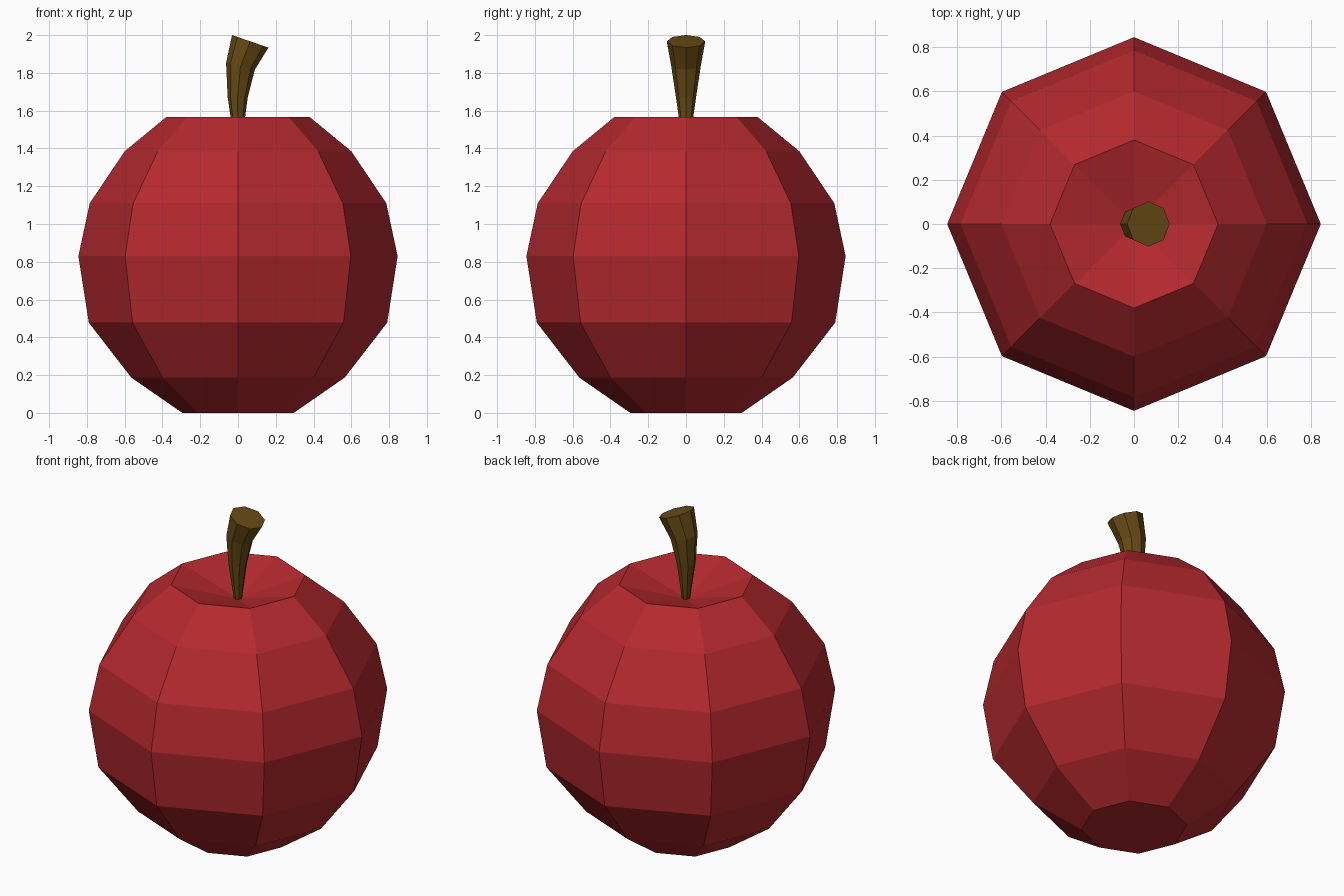
import bpy, bmesh
from math import cos, sin, pi, radians

if "Cube" in bpy.data.objects:
    bpy.data.objects.remove(bpy.data.objects["Cube"])

SIDES = 8


def material(name, color):
    mat = bpy.data.materials.new(name)
    mat.diffuse_color = color
    mat.use_nodes = True
    mat.node_tree.nodes["Principled BSDF"].inputs["Base Color"].default_value = mat.diffuse_color
    return mat


def lofted(name, rings, mat, tip=None):
    """Loft octagonal rings (centre x, z, radius, tilt); top is a cap or a sunken tip."""
    bm = bmesh.new()
    loops = []
    for cx, z, r, tilt in rings:
        loop = []
        for i in range(SIDES):
            a = 2 * pi * i / SIDES
            loop.append(bm.verts.new((cx + r * cos(a) * cos(tilt), r * sin(a),
                                      z - r * cos(a) * sin(tilt))))
        loops.append(loop)
    for lo, hi in zip(loops, loops[1:]):
        for i in range(SIDES):
            j = (i + 1) % SIDES
            bm.faces.new((lo[i], lo[j], hi[j], hi[i]))
    bm.faces.new(loops[0][::-1])
    if tip is None:
        bm.faces.new(loops[-1])
    else:
        centre = bm.verts.new((0, 0, tip))
        for i in range(SIDES):
            bm.faces.new((loops[-1][i], loops[-1][(i + 1) % SIDES], centre))
    bmesh.ops.recalc_face_normals(bm, faces=bm.faces)
    mesh = bpy.data.meshes.new(name)
    bm.to_mesh(mesh)
    bm.free()
    mesh.materials.append(mat)
    obj = bpy.data.objects.new(name, mesh)
    bpy.context.collection.objects.link(obj)
    return obj


# Fruit body with a sunken top
profile = [(0.295, 0), (0.565, 0.187), (0.79, 0.478), (0.845, 0.83),
           (0.785, 1.11), (0.60, 1.385), (0.38, 1.566)]
lofted("fruit_body", [(0, z, r, 0) for r, z in profile],
       material("red_skin", (0.46, 0.022, 0.027, 1)), tip=1.45)

# Bent stem flaring towards its cut end
lofted("stem", [(0, 1.44, 0.021, 0), (-0.002, 1.67, 0.053, radians(3)),
                (0.013, 1.835, 0.078, radians(13)), (0.065, 1.967, 0.102, radians(19))],
       material("brown_stem", (0.137, 0.07, 0.0075, 1)))
